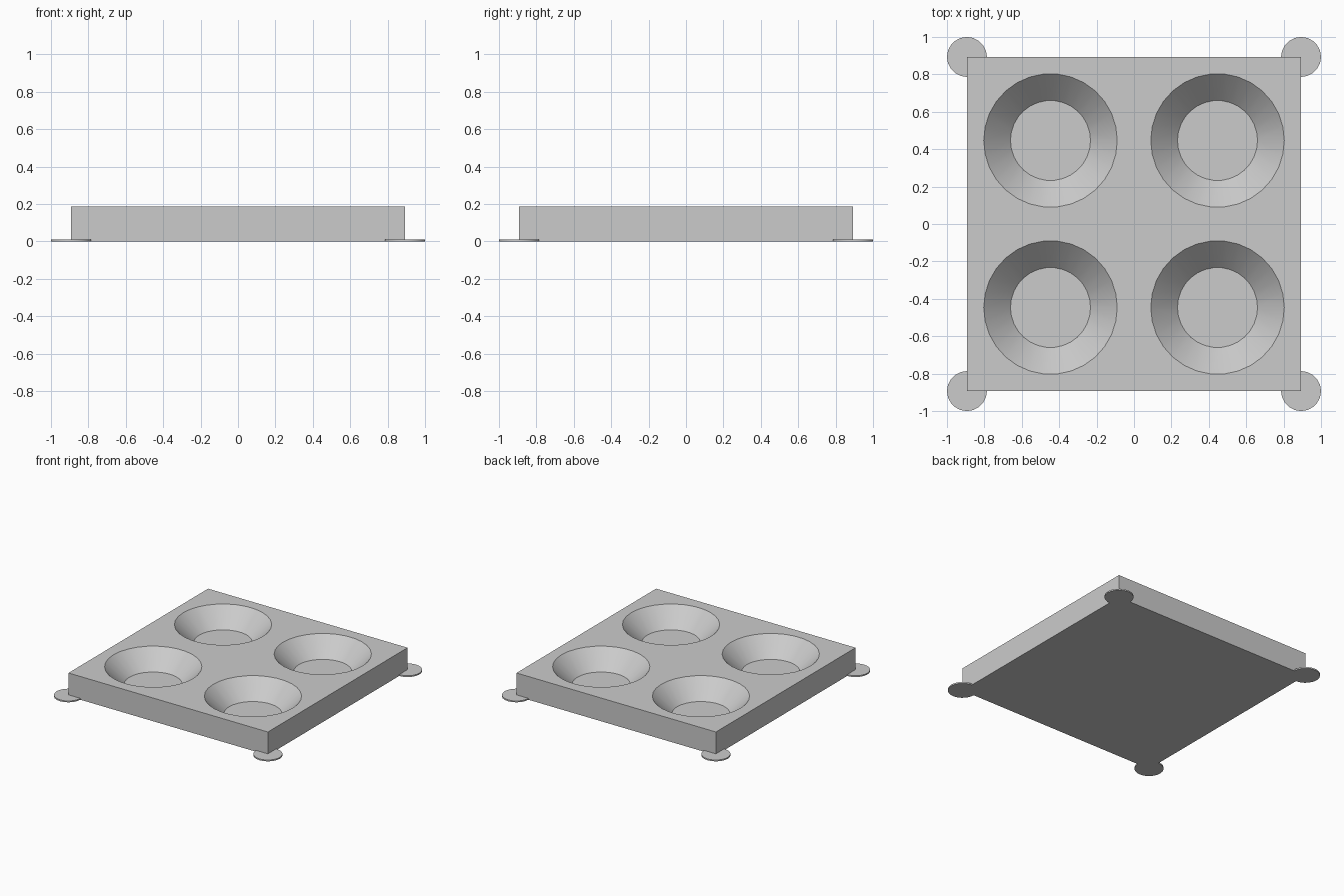
import bpy
from math import radians

if "Cube" in bpy.data.objects:
    bpy.data.objects.remove(bpy.data.objects["Cube"], do_unlink=True)

HALF, HEIGHT = 0.893, 0.188         # tray half width and thickness
PIT_TOP, PIT_FLOOR = 0.357, 0.214   # radii of a cup recess
FLOOR_Z = 0.045
FOOT_R, FOOT_H = 0.107, 0.011
CORNERS = [(x, y) for x in (-1, 1) for y in (-1, 1)]

grey = bpy.data.materials.new("light grey")
grey.use_nodes = True
colour = (0.6, 0.6, 0.6, 1)
grey.diffuse_color = colour
grey.node_tree.nodes["Principled BSDF"].inputs["Base Color"].default_value = colour


def cone(name, x, y, z0, z1, r0, r1, sides):
    """Upright cone or disc with a vertex on the +x axis."""
    bpy.ops.mesh.primitive_cone_add(
        vertices=sides, radius1=r0, radius2=r1, depth=z1 - z0,
        location=(x, y, (z0 + z1) / 2), rotation=(0, 0, radians(90)))
    ob = bpy.context.object
    ob.name = name
    ob.data.materials.append(grey)
    return ob


# Tray slab
bpy.ops.mesh.primitive_cube_add(size=1, location=(0, 0, HEIGHT / 2))
tray = bpy.context.object
tray.name = "tray"
tray.scale = (2 * HALF, 2 * HALF, HEIGHT)
bpy.ops.object.transform_apply(location=True, rotation=False, scale=True)
tray.data.materials.append(grey)

# Four tapered recesses, cut by cones that carry on above the slab
OVER = 0.05
slope = (PIT_TOP - PIT_FLOOR) / (HEIGHT - FLOOR_Z)
for x, y in CORNERS:
    cutter = cone("recess_cutter", x * HALF / 2, y * HALF / 2, FLOOR_Z, HEIGHT + OVER,
                  PIT_FLOOR, PIT_TOP + OVER * slope, 30)
    cutter.hide_render = True
    cut = tray.modifiers.new("recess", 'BOOLEAN')
    cut.operation, cut.solver, cut.object = 'DIFFERENCE', 'EXACT', cutter
    bpy.context.view_layer.objects.active = tray
    bpy.ops.object.modifier_apply(modifier=cut.name)
    bpy.data.objects.remove(cutter, do_unlink=True)

# Thin round pads under the corners
parts = [tray]
for x, y in CORNERS:
    name = ("back" if y > 0 else "front") + ("_left" if x > 0 else "_right") + "_corner_pad"
    parts.append(cone(name, x * HALF, y * HALF, 0, FOOT_H, FOOT_R, FOOT_R, 20))

# Smooth the curved walls, keep the rims crisp
bpy.ops.object.select_all(action='DESELECT')
for ob in parts:
    ob.select_set(True)
bpy.context.view_layer.objects.active = tray
bpy.ops.object.shade_smooth_by_angle(angle=radians(30))
